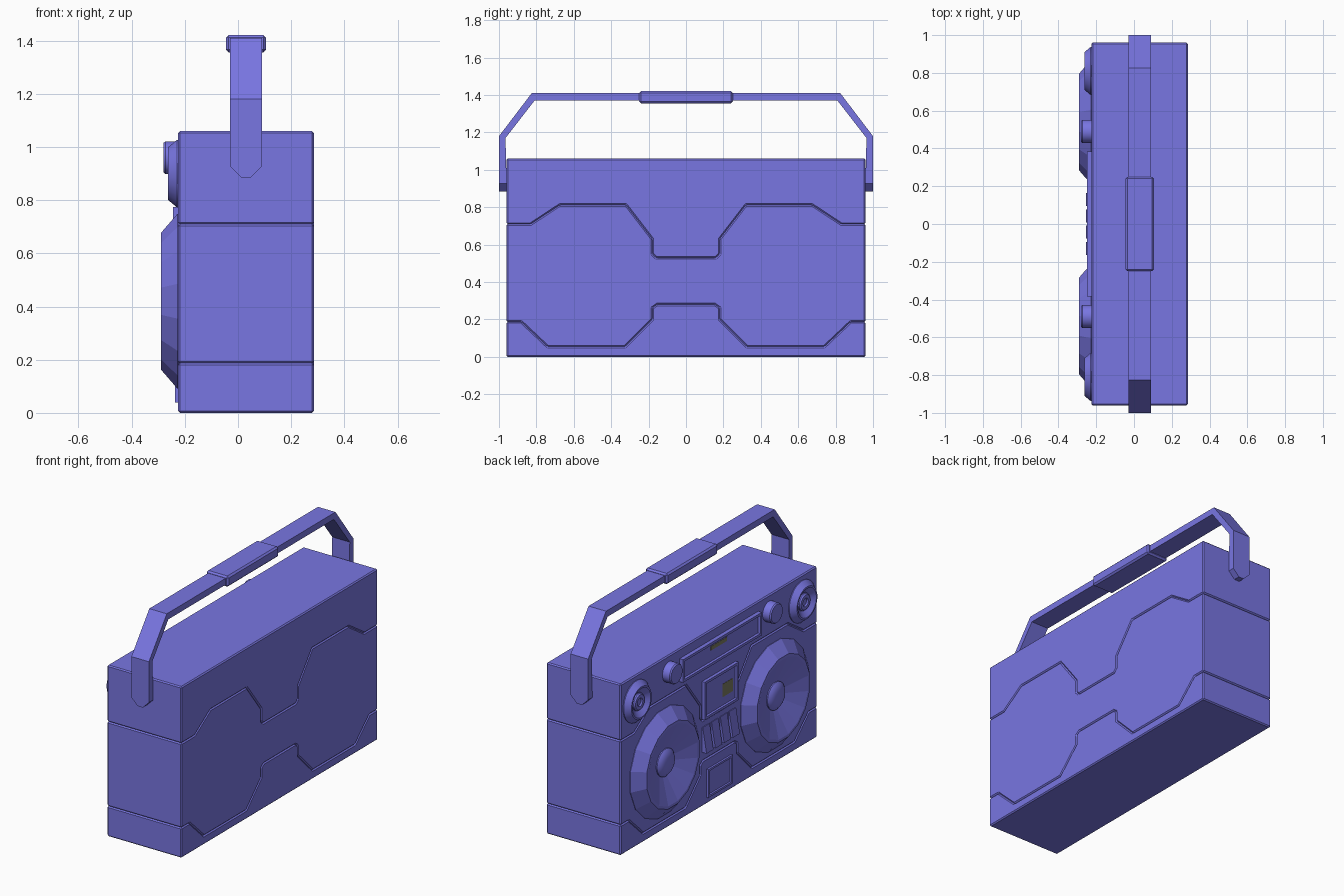
import bpy, bmesh, math
from mathutils import Vector

if "Cube" in bpy.data.objects:
    bpy.data.objects.remove(bpy.data.objects["Cube"])

FRONT = -0.225   # speaker side of the case, facing -x
BACK = 0.285


def material(name, rgb):
    m = bpy.data.materials.new(name)
    m.diffuse_color = (*rgb, 1)
    m.use_nodes = True
    m.node_tree.nodes["Principled BSDF"].inputs["Base Color"].default_value = m.diffuse_color
    return m


BLUE = material("violet_blue", (0.19, 0.18, 0.76))
OLIVE = material("dark_olive", (0.2, 0.2, 0.12))


def finish(bm, name, mat=BLUE, smooth=None):
    bmesh.ops.recalc_face_normals(bm, faces=bm.faces)
    me = bpy.data.meshes.new(name)
    bm.to_mesh(me)
    bm.free()
    ob = bpy.data.objects.new(name, me)
    bpy.context.collection.objects.link(ob)
    me.materials.append(mat)
    if smooth:
        bpy.ops.object.select_all(action='DESELECT')
        ob.select_set(True)
        bpy.context.view_layer.objects.active = ob
        bpy.ops.object.shade_smooth_by_angle(angle=math.radians(smooth))
    return ob


def prism(profile, x0, x1):
    """Extrude a (y, z) outline along x."""
    bm = bmesh.new()
    f = bm.faces.new([bm.verts.new((x0, y, z)) for y, z in profile])
    r = bmesh.ops.extrude_face_region(bm, geom=[f])
    vs = [g for g in r['geom'] if isinstance(g, bmesh.types.BMVert)]
    bmesh.ops.translate(bm, vec=(x1 - x0, 0, 0), verts=vs)
    bmesh.ops.recalc_face_normals(bm, faces=bm.faces)
    return bm


def rect(y0, y1, z0, z1):
    return [(y0, z0), (y1, z0), (y1, z1), (y0, z1)]


def lathe(name, y, z, profile, seg, smooth=None):
    """Spin (radius, height above the front) about an axis facing -x."""
    bm = bmesh.new()
    rings = []
    for r, d in profile:
        n = 1 if r == 0 else seg
        rings.append([bm.verts.new((FRONT - d,
                                    y + r * math.cos(2 * math.pi * (i + .5) / seg),
                                    z + r * math.sin(2 * math.pi * (i + .5) / seg)))
                      for i in range(n)])
    for a, b in zip(rings, rings[1:]):
        for i in range(seg):
            j = (i + 1) % seg
            if len(b) == 1:
                bm.faces.new((a[i], a[j], b[0]))
            else:
                bm.faces.new((a[i], a[j], b[j], b[i]))
    bm.faces.new(rings[0])
    if len(rings[-1]) > 1:
        bm.faces.new(rings[-1])
    return finish(bm, name, smooth=smooth)


def framed_panel(name, hw, z0, z1, d, rim, depth):
    """Raised plate whose front is inset and sunk to leave a frame."""
    bm = prism(rect(-hw, hw, z0, z1), FRONT + 0.005, FRONT - d)
    face = min(bm.faces, key=lambda f: f.calc_center_median().x)
    bmesh.ops.inset_individual(bm, faces=[face], thickness=rim)
    bmesh.ops.inset_individual(bm, faces=[face], thickness=0.005)
    bmesh.ops.translate(bm, vec=(depth, 0, 0), verts=face.verts)
    return finish(bm, name)


def mirrored(half):
    """Outline from its left half (negative y), continued to the right."""
    return half + [(-y, z) for y, z in reversed(half)]


# Case: three stacked shells meeting in V grooves
upper_seam = mirrored([(-.96, .71), (-.83, .71), (-.675, .812), (-.32, .812),
                       (-.18, .63), (-.18, .55), (-.16, .53)])
lower_seam = mirrored([(-.96, .187), (-.88, .187), (-.74, .055), (-.325, .055),
                       (-.18, .2), (-.18, .262), (-.155, .28)])
shells = {
    "case_top": upper_seam + [(.96, 1.06), (-.96, 1.06)],
    "case_middle": lower_seam + upper_seam[::-1],
    "case_bottom": lower_seam + [(.96, 0), (-.96, 0)],
}
for name, outline in shells.items():
    bm = prism(outline, FRONT, BACK)
    bmesh.ops.bevel(bm, geom=bm.edges[:], offset=0.007, segments=1,
                    affect='EDGES', clamp_overlap=True)
    # drop the hidden contact faces between shells
    hidden = []
    for f in bm.faces:
        c = f.calc_center_median()
        if abs(f.normal.x) < .1 and abs(c.y) < .95 and .02 < c.z < 1.04:
            hidden.append(f)
    bmesh.ops.delete(bm, geom=hidden, context='FACES')
    finish(bm, name)

# Carrying handle: bent strap with chamfered ends
outer = mirrored([(-1, .885), (-1, 1.18), (-.825, 1.41)])
inner = mirrored([(-.958, .885), (-.965, 1.17), (-.81, 1.37)])
bm = prism(outer + inner[::-1], -.03, .09)
ends = [e for e in bm.edges
        if all(v.co.z < .89 for v in e.verts)
        and abs(e.verts[0].co.x - e.verts[1].co.x) < .001]
bmesh.ops.bevel(bm, geom=ends, offset=0.042, segments=1, affect='EDGES')
finish(bm, "handle")

# Handle grip
bm = prism(rect(-.25, .25, 1.356, 1.422), -.045, .105)
bmesh.ops.bevel(bm, geom=bm.edges[:], offset=0.01, segments=1, affect='EDGES')
finish(bm, "handle_grip")

for s, side in ((1, "left"), (-1, "right")):
    # Woofer: sloped ring, sunken cone and dust cap
    lathe(side + "_woofer", s * .54, .42,
          [(.335, -.005), (.335, .003), (.262, .065), (.245, .065), (.09, .008), (0, .008)], 16)
    lathe(side + "_woofer_cap", s * .54, .42,
          [(.085, .004), (.085, .015), (.07, .028), (.04, .036), (0, .038)], 24, 40)
    # Tweeter
    lathe(side + "_tweeter", s * .81, .90,
          [(.128, -.005), (.128, .005), (.1, .038), (.09, .038), (.055, .012), (0, .012)], 24, 30)
    lathe(side + "_tweeter_cap", s * .81, .90,
          [(.052, .008), (.052, .02), (.045, .028), (.026, .028), (.02, .02), (0, .024)], 20, 30)
    # Dial knob
    lathe(side + "_knob", s * .49, .96,
          [(.062, -.005), (.062, .048), (.056, .055), (0, .055)], 24, 30)

# Radio display, cassette door and lower panel
framed_panel("display_frame", .385, .858, 1.0, .025, .022, .012)
framed_panel("cassette_door", .165, .54, .775, .02, .022, .01)
framed_panel("lower_panel", .12, .04, .215, .012, .018, .007)

# Dark marks on the display and cassette window
finish(prism(rect(-.06, .1, .945, .97), FRONT - .012, FRONT - .015), "display_mark", OLIVE)
finish(prism(rect(-.12, -.02, .61, .69), FRONT - .009, FRONT - .012), "cassette_mark", OLIVE)

# Row of wedge keys, thickest at the bottom
for i in range(4):
    y = -.129 + i * .086
    bm = prism(rect(y - .034, y + .034, .335, .49), FRONT + .004, FRONT - .03)
    for v in bm.verts:
        if v.co.x < FRONT and v.co.z > .4:
            v.co.x = FRONT - .004
    finish(bm, "key_%d" % (i + 1))
